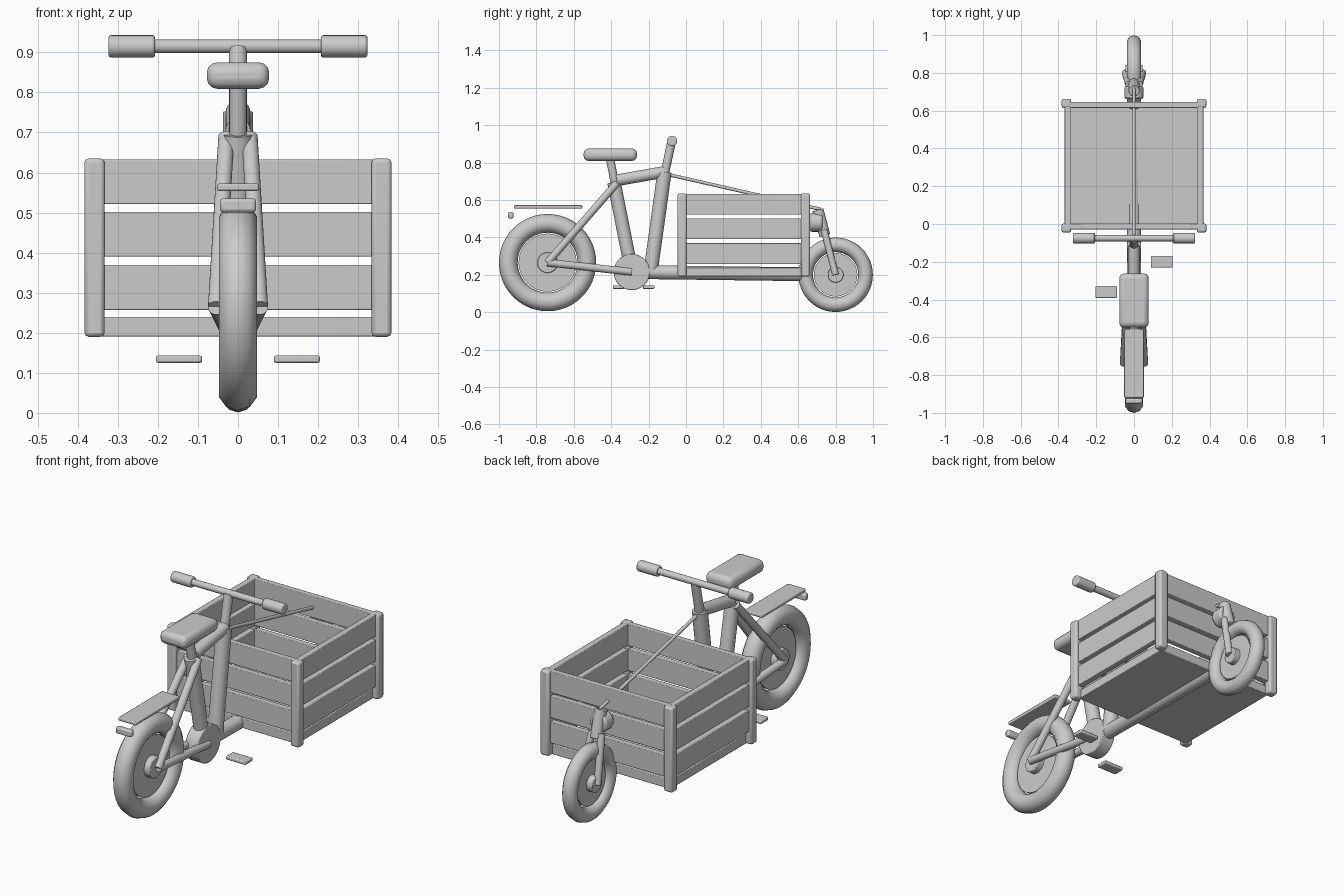
import bpy
from math import radians, pi
from mathutils import Vector

cube = bpy.data.objects.get("Cube")
if cube:
    bpy.data.objects.remove(cube)

# Single flat colour
grey = bpy.data.materials.new("plain_grey")
grey.use_nodes = True
COLOUR = (0.6, 0.6, 0.6, 1)
grey.diffuse_color = COLOUR
grey.node_tree.nodes["Principled BSDF"].inputs["Base Color"].default_value = COLOUR


def finish(name, bevel=0, segments=2, angle=35):
    ob = bpy.context.object
    ob.name = name
    ob.data.materials.append(grey)
    bpy.ops.object.transform_apply(location=False, rotation=True, scale=True)
    if bevel:
        mod = ob.modifiers.new("Bevel", 'BEVEL')
        mod.width, mod.segments = bevel, segments
        mod.limit_method = 'ANGLE'
    bpy.ops.object.shade_smooth_by_angle(angle=radians(angle))
    return ob


def box(name, centre, size, bevel=0.005, segments=2):
    bpy.ops.mesh.primitive_cube_add(size=1, location=centre)
    bpy.context.object.scale = size
    return finish(name, bevel, segments)


def tube(name, start, end, radius, bevel=0, sides=20):
    a, b = Vector(start), Vector(end)
    bpy.ops.mesh.primitive_cylinder_add(
        vertices=sides, radius=radius, depth=(b - a).length, location=(a + b) / 2)
    bpy.context.object.rotation_euler = (b - a).to_track_quat('Z', 'Y').to_euler()
    return finish(name, bevel)


def axle(name, y, z, radius, half, bevel=0, sides=32):
    return tube(name, (-half, y, z), (half, y, z), radius, bevel, sides)


def wheel(name, y, z, major, minor, hub):
    bpy.ops.mesh.primitive_torus_add(
        major_segments=48, minor_segments=10, major_radius=major, minor_radius=minor,
        location=(0, y, z), rotation=(0, pi / 2, 0))
    finish(name + "_tyre", angle=40)
    axle(name + "_disc", y, z, major - minor - 0.005, 0.012, sides=48)
    axle(name + "_hub", y, z, hub, 0.045, 0.004)


# Wheels
REAR = (-0.74, 0.265)
FRONT = (0.80, 0.2)
wheel("rear_wheel", *REAR, 0.21, 0.05, 0.055)
wheel("front_wheel", *FRONT, 0.16, 0.039, 0.042)

# Main frame
seat_top = (0, -0.385, 0.695)
head_top = (0, -0.115, 0.75)
crank = (0, -0.29, 0.215)
tube("seat_tube", seat_top, crank, 0.036)
tube("top_tube", (0, -0.37, 0.705), head_top, 0.031)
tube("head_tube", head_top, (0, -0.19, 0.21), 0.038)
tube("lower_beam", crank, (0, 0.62, 0.203), 0.037)
axle("crank_case", -0.29, 0.215, 0.097, 0.037, 0.004)
for side, s in (("left", 1), ("right", -1)):
    dropout = (s * 0.055, *REAR)
    tube(side + "_chainstay", dropout, (s * 0.03, -0.29, 0.215), 0.02)
    tube(side + "_seatstay", dropout, (s * 0.029, -0.37, 0.69), 0.02)
    # Pedals sit on opposite ends of the crank
    box(side + "_pedal", (s * 0.147, -0.28 + s * 0.08, 0.134), (0.115, 0.062, 0.018))

# Saddle and handlebar
tube("seat_post", (0, -0.375, 0.66), (0, -0.408, 0.83), 0.022)
box("saddle", (0, -0.405, 0.842), (0.156, 0.285, 0.066), 0.026, 3)
tube("stem", (0, -0.118, 0.72), (0, -0.077, 0.912), 0.023)
axle("handlebar", -0.075, 0.915, 0.017, 0.22, sides=20)
for side, s in (("left", 1), ("right", -1)):
    tube(side + "_grip", (s * 0.207, -0.075, 0.915), (s * 0.323, -0.075, 0.915), 0.028, 0.006)

# Rear rack and reflector
box("rear_rack", (0, -0.737, 0.563), (0.104, 0.365, 0.018))
box("rear_reflector", (0, -0.937, 0.518), (0.09, 0.028, 0.035), 0.008)

# Cargo crate: floor, corner posts and slats
MID, HALF_X, HALF_Y = 0.309, 0.358, 0.33
box("crate_floor", (0, MID, 0.215), (0.7, 0.64, 0.048), 0.003)
for s in (1, -1):
    for t in (1, -1):
        box("crate_post", (s * HALF_X, MID + t * HALF_Y, 0.4125), (0.05, 0.048, 0.445), 0.01)
    for z in (0.313, 0.446, 0.577):
        box("crate_side_slat", (s * 0.351, MID, z), (0.032, 0.63, 0.112), 0.003)
        box("crate_end_slat", (0, MID + s * 0.322, z), (0.69, 0.032, 0.112), 0.003)

# Front steering: link rod, steerer, fork and lamp
tube("steering_rod", (0, -0.1, 0.737), (0, 0.72, 0.55), 0.009, sides=12)
tube("steerer", (0, 0.705, 0.548), (0, 0.742, 0.41), 0.03, 0.003)
tube("front_lamp", (0, 0.663, 0.48), (0, 0.73, 0.48), 0.05, 0.01)
for side, s in (("left", 1), ("right", -1)):
    tube(side + "_fork_blade", (s * 0.028, 0.738, 0.44), (s * 0.047, *FRONT), 0.018)
